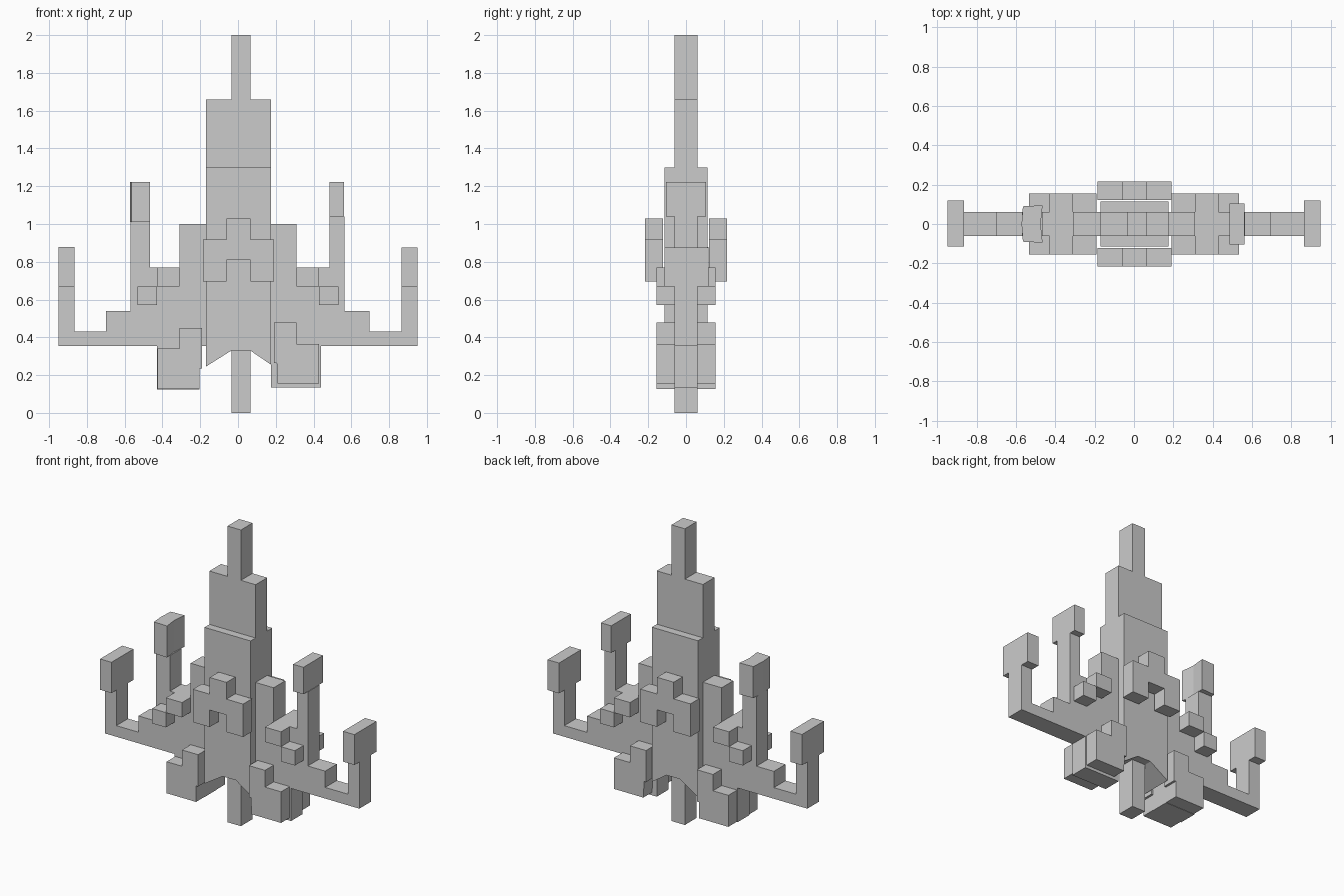
import bpy, bmesh


def prism(name, pts, lo, hi, axis='y'):
    """Extrude an outline: (x, z) along y, or (x, y) along z."""
    bm = bmesh.new()
    place = (lambda a, b, d: (a, d, b)) if axis == 'y' else (lambda a, b, d: (a, b, d))
    face = bm.faces.new([bm.verts.new(place(a, b, lo)) for a, b in pts])
    ext = bmesh.ops.extrude_face_region(bm, geom=[face])
    verts = [g for g in ext['geom'] if isinstance(g, bmesh.types.BMVert)]
    shift = (0, hi - lo, 0) if axis == 'y' else (0, 0, hi - lo)
    bmesh.ops.translate(bm, verts=verts, vec=shift)
    bmesh.ops.recalc_face_normals(bm, faces=bm.faces)
    mesh = bpy.data.meshes.new(name)
    bm.to_mesh(mesh)
    bm.free()
    ob = bpy.data.objects.new(name, mesh)
    bpy.context.collection.objects.link(ob)
    return ob


def box(name, x0, x1, y0, y1, z0, z1):
    return prism(name, [(x0, z0), (x1, z0), (x1, z1), (x0, z1)], y0, y1)


def front_and_back(name, pts, near, far):
    prism("front_" + name, pts, -far, -near)
    prism("back_" + name, pts, near, far)


T = 0.062  # half thickness of the thin plates

# Fuselage: nose, neck, thick hull with an arched underside, tail
box("nose", -0.035, 0.065, -T, T, 1.66, 2.0)
box("neck", -0.17, 0.175, -T, T, 1.30, 1.66)
prism("hull", [(-0.17, 0.245), (-0.035, 0.33), (0.065, 0.33), (0.175, 0.255),
               (0.175, 1.30), (-0.17, 1.30)], -0.115, 0.115)
box("tail", -0.035, 0.065, -T, T, 0.0, 0.33)

# Stepped wings with upright gun barrels
prism("right_wing", [(0.175, 0.355), (0.95, 0.355), (0.95, 0.67), (0.865, 0.67),
                     (0.865, 0.43), (0.695, 0.43), (0.695, 0.54), (0.565, 0.54),
                     (0.565, 1.04), (0.485, 1.04), (0.485, 0.77), (0.31, 0.77),
                     (0.31, 1.0), (0.175, 1.0)], -T, T)
prism("left_wing", [(-0.17, 0.355), (-0.95, 0.355), (-0.95, 0.67), (-0.865, 0.67),
                    (-0.865, 0.43), (-0.70, 0.43), (-0.70, 0.54), (-0.57, 0.54),
                    (-0.57, 1.01), (-0.465, 1.01), (-0.465, 0.77), (-0.31, 0.77),
                    (-0.31, 1.0), (-0.17, 1.0)], -T, T)

# Gun tips
box("right_outer_gun_tip", 0.865, 0.95, -0.115, 0.12, 0.67, 0.875)
box("left_outer_gun_tip", -0.95, -0.865, -0.115, 0.12, 0.67, 0.878)
box("right_inner_gun_tip", 0.485, 0.562, -0.105, 0.105, 1.04, 1.222)
prism("left_inner_gun_tip", [(-0.565, -0.09), (-0.465, -0.095), (-0.475, 0.0),
                             (-0.465, 0.095), (-0.565, 0.09), (-0.572, 0.0)],
      1.01, 1.222, axis='z')

# Engine pods: thin core plates plus L-shaped cheeks front and back
box("right_pod_core", 0.175, 0.44, -T, T, 0.135, 0.355)
box("left_pod_core", -0.43, -0.205, -T, T, 0.125, 0.355)
front_and_back("right_pod_cheek", [(0.21, 0.155), (0.43, 0.155), (0.43, 0.365),
                                   (0.31, 0.365), (0.31, 0.478), (0.19, 0.478),
                                   (0.19, 0.265), (0.205, 0.265)], T, 0.155)
front_and_back("left_pod_cheek", [(-0.425, 0.127), (-0.205, 0.127), (-0.205, 0.235),
                                  (-0.19, 0.235), (-0.19, 0.45), (-0.31, 0.45),
                                  (-0.31, 0.34), (-0.425, 0.34)], T, 0.155)

# Raised wing blocks on both faces
for side, s in (("right", 1), ("left", -1)):
    for label, x0, z0 in (("upper", 0.31, 0.67), ("lower", 0.43, 0.57)):
        x1 = x0 + (0.12 if label == "upper" else 0.103)
        front_and_back(f"{side}_{label}_wing_block",
                       [(s * x0, z0), (s * x1, z0), (s * x1, z0 + 0.1),
                        (s * x0, z0 + 0.1)], T, 0.155)

# Cockpit crests, front and back
front_and_back("cockpit_crest", [(-0.185, 0.695), (-0.06, 0.695), (-0.06, 0.81),
                                 (0.065, 0.81), (0.065, 0.695), (0.19, 0.695),
                                 (0.19, 0.917), (0.065, 0.917), (0.065, 1.03),
                                 (-0.06, 1.03), (-0.06, 0.917), (-0.185, 0.917)],
               0.122, 0.217)
